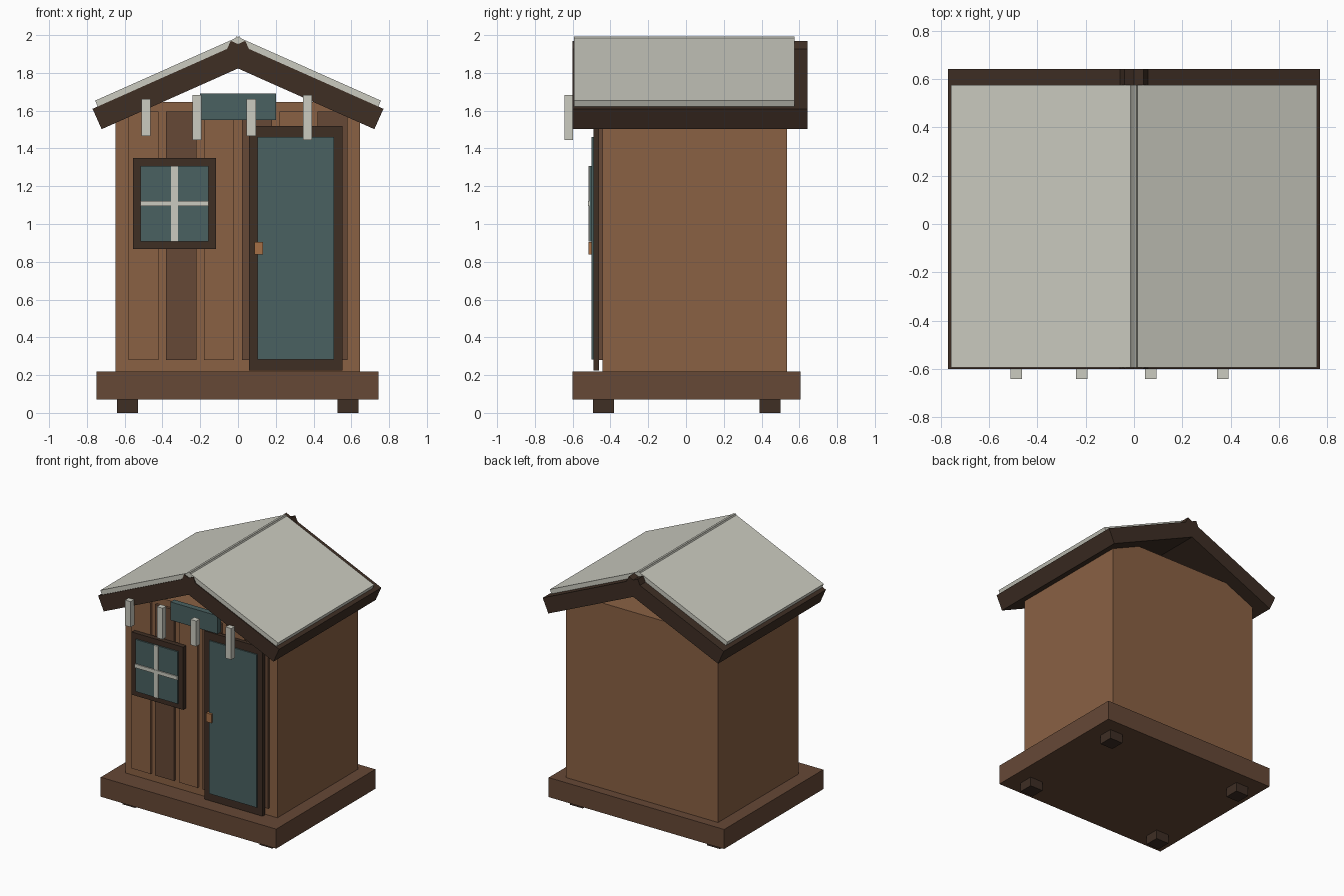
import bpy, bmesh
from math import sin, cos, radians
from mathutils import Matrix

if "Cube" in bpy.data.objects:
    bpy.data.objects.remove(bpy.data.objects["Cube"])


def material(name, rgb):
    """Flat material from an 8-bit sRGB colour."""
    m = bpy.data.materials.new(name)
    lin = [(c / 255 / 12.92) if c < 11 else ((c / 255 + 0.055) / 1.055) ** 2.4 for c in rgb]
    m.diffuse_color = (*lin, 1)
    m.use_nodes = True
    m.node_tree.nodes["Principled BSDF"].inputs["Base Color"].default_value = m.diffuse_color
    return m


WALL = material("warm brown wood", (138, 97, 68))
BASE = material("mid brown wood", (102, 72, 54))
DARK = material("dark brown trim", (62, 46, 36))
TEAL = material("grey teal", (74, 97, 97))
PALE = material("pale grey", (203, 203, 192))
COPPER = material("copper", (166, 112, 70))


def box(name, mat, x, y, z, matrix=None):
    """Box from (min, max) ranges, optionally moved by a matrix."""
    bm = bmesh.new()
    bmesh.ops.create_cube(bm, size=1)
    for v in bm.verts:
        v.co = [r[0] + (c + 0.5) * (r[1] - r[0]) for c, r in zip(v.co, (x, y, z))]
    if matrix is not None:
        bmesh.ops.transform(bm, matrix=matrix, verts=bm.verts)
        bmesh.ops.recalc_face_normals(bm, faces=bm.faces)
    me = bpy.data.meshes.new(name)
    bm.to_mesh(me)
    bm.free()
    me.materials.append(mat)
    ob = bpy.data.objects.new(name, me)
    bpy.context.collection.objects.link(ob)
    return ob


# Base slab and four feet
box("base", BASE, (-0.748, 0.745), (-0.60, 0.605), (0.07, 0.22))
for sx in (-0.585, 0.583):
    for sy in (-0.437, 0.445):
        box("foot", DARK, (sx - 0.055, sx + 0.055), (sy - 0.055, sy + 0.055), (0, 0.07))

# Cabin body: flat-topped box, gable left open above it
box("cabin_body", WALL, (-0.648, 0.645), (-0.443, 0.535), (0.22, 1.645))

# Front planks in alternating browns
for i in range(6):
    cx = -0.5 + 0.2 * i
    box("front_plank", BASE if i % 2 else WALL, (cx - 0.08, cx + 0.08), (-0.463, -0.44), (0.28, 1.595))

# Roof: slabs start at the lower left eave and cross at the ridge
SLOPE = radians(24)
eave = Matrix.Translation((-0.722, 0, 1.502)) @ Matrix.Rotation(-SLOPE, 4, 'Y')
for side, mirror in (("left", Matrix()), ("right", Matrix.Scale(-1, 4, (1, 0, 0)))):
    m = mirror @ eave
    box(side + "_roof_slab", DARK, (0, 0.885), (-0.60, 0.642), (0, 0.118), m)
    box(side + "_roof_sheet", PALE, (0.03, 0.868), (-0.594, 0.575), (0.116, 0.152), m)

# Door with glass panel and handle
box("door_frame", DARK, (0.058, 0.552), (-0.49, -0.46), (0.225, 1.52))
box("door_panel", TEAL, (0.104, 0.508), (-0.499, -0.488), (0.283, 1.46))
box("door_handle", COPPER, (0.088, 0.133), (-0.515, -0.488), (0.838, 0.906))

# Window with crossed glazing bars
box("window_frame", DARK, (-0.555, -0.117), (-0.499, -0.46), (0.868, 1.35))
box("window_glass", TEAL, (-0.515, -0.157), (-0.51, -0.497), (0.907, 1.308))
box("window_bar_upright", PALE, (-0.355, -0.318), (-0.516, -0.508), (0.907, 1.308))
box("window_bar_level", PALE, (-0.517, -0.155), (-0.519, -0.508), (1.094, 1.122))

# Blank sign board under the gable
box("sign_board", TEAL, (-0.2, 0.2), (-0.535, -0.49), (1.55, 1.69))

# Icicle-like pegs hanging along the front
for i, cx in enumerate((-0.488, -0.216, 0.07, 0.368)):
    h = 0.12 if i % 2 else 0.098
    box("hanging_peg", PALE, (cx - 0.024, cx + 0.024), (-0.642, -0.598), (1.564 - h, 1.564 + h))
